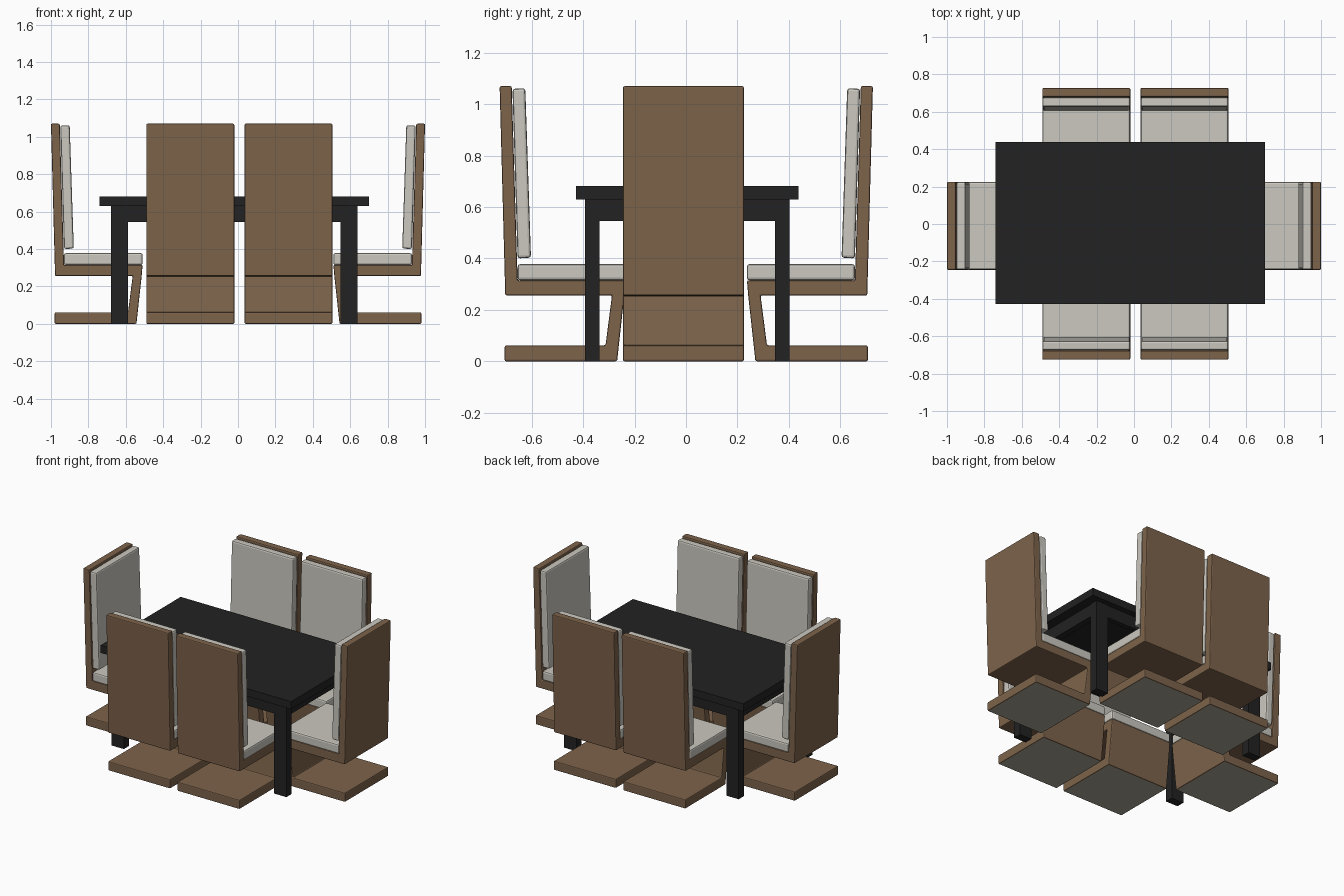
import bpy, bmesh, math
from mathutils import Matrix

if "Cube" in bpy.data.objects:
    bpy.data.objects.remove(bpy.data.objects["Cube"])


def material(name, rgb):
    m = bpy.data.materials.new(name)
    m.diffuse_color = (*rgb, 1)
    m.use_nodes = True
    m.node_tree.nodes["Principled BSDF"].inputs["Base Color"].default_value = m.diffuse_color
    return m


WOOD = material("brown wood", (0.205, 0.125, 0.070))
CREAM = material("cream cushion", (0.597, 0.578, 0.521))
BLACK = material("black lacquer", (0.016, 0.016, 0.016))
PAD = material("grey underside", (0.39, 0.38, 0.305))


def finish(bm, name, mats, bevel=0.0, matrix=None):
    bmesh.ops.recalc_face_normals(bm, faces=bm.faces)
    me = bpy.data.meshes.new(name)
    ob = bpy.data.objects.new(name, me)
    bpy.context.collection.objects.link(ob)
    for m in mats:
        me.materials.append(m)
    bm.normal_update()
    if len(mats) > 1:  # floor-contact faces take the second colour
        for f in bm.faces:
            if f.normal.z < -0.9 and f.calc_center_median().z < 0.01:
                f.material_index = 1
    bm.to_mesh(me)
    bm.free()
    if matrix is not None:
        ob.matrix_world = matrix
    if bevel:
        b = ob.modifiers.new("bevel", 'BEVEL')
        b.width, b.segments, b.limit_method = bevel, 2, 'ANGLE'
        b.angle_limit = math.radians(30)
        b.material = 0
    return ob


def box(name, x, y, z, mat):
    bm = bmesh.new()
    bmesh.ops.create_cube(bm, size=1)
    for v in bm.verts:
        for i, (a, b) in enumerate((x, y, z)):
            v.co[i] = a if v.co[i] < 0 else b
    return finish(bm, name, [mat])


def extrusion(name, profile, half, mats, bevel, matrix):
    """Side profile (depth, height) extruded across the chair width."""
    bm = bmesh.new()
    face = bm.faces.new([bm.verts.new((d, -half, z)) for d, z in profile])
    res = bmesh.ops.extrude_face_region(bm, geom=[face])
    for v in res["geom"]:
        if isinstance(v, bmesh.types.BMVert):
            v.co.y = half
    return finish(bm, name, mats, bevel, matrix)


# Table
CX, CY = -0.02, 0.005
box("table_top", (-0.74, 0.70), (-0.427, 0.438), (0.63, 0.682), BLACK)
for sx in (-1, 1):
    for sy in (-1, 1):
        xs = sorted((CX + sx * 0.66, CX + sx * 0.568))
        ys = sorted((CY + sy * 0.397, CY + sy * 0.341))
        box("table_leg", xs, ys, (0, 0.632), BLACK)
for s in (-1, 1):
    ys = sorted((CY + s * 0.393, CY + s * 0.36))
    box("long_apron", (CX - 0.6, CX + 0.6), ys, (0.545, 0.632), BLACK)
    xs = sorted((CX + s * 0.655, CX + s * 0.61))
    box("short_apron", xs, (CY - 0.36, CY + 0.36), (0.545, 0.632), BLACK)

# Chair: one cantilevered ribbon frame with two cushions
FRAME = [(0, 1.07), (0.022, 0.256), (0.437, 0.256), (0.412, 0.062),
         (0.02, 0.062), (0.02, 0), (0.457, 0), (0.485, 0.256),
         (0.49, 0.315), (0.07, 0.315), (0.047, 1.07)]
SEAT = [(0.07, 0.315), (0.49, 0.315), (0.49, 0.378), (0.07, 0.378)]
BACK = [(0.05, 1.06), (0.07, 0.40), (0.122, 0.403), (0.100, 1.062)]

CHAIRS = [(-1.0, -0.01, 0), (1.0, -0.01, 180),
          (-0.255, -0.725, 90), (0.27, -0.725, 90),
          (-0.255, 0.727, -90), (0.27, 0.727, -90)]
for x, y, deg in CHAIRS:
    m = Matrix.Translation((x, y, 0)) @ Matrix.Rotation(math.radians(deg), 4, 'Z')
    extrusion("chair_frame", FRAME, 0.235, [WOOD, PAD], 0.006, m)
    extrusion("seat_cushion", SEAT, 0.234, [CREAM], 0.010, m)
    extrusion("back_cushion", BACK, 0.234, [CREAM], 0.010, m)
